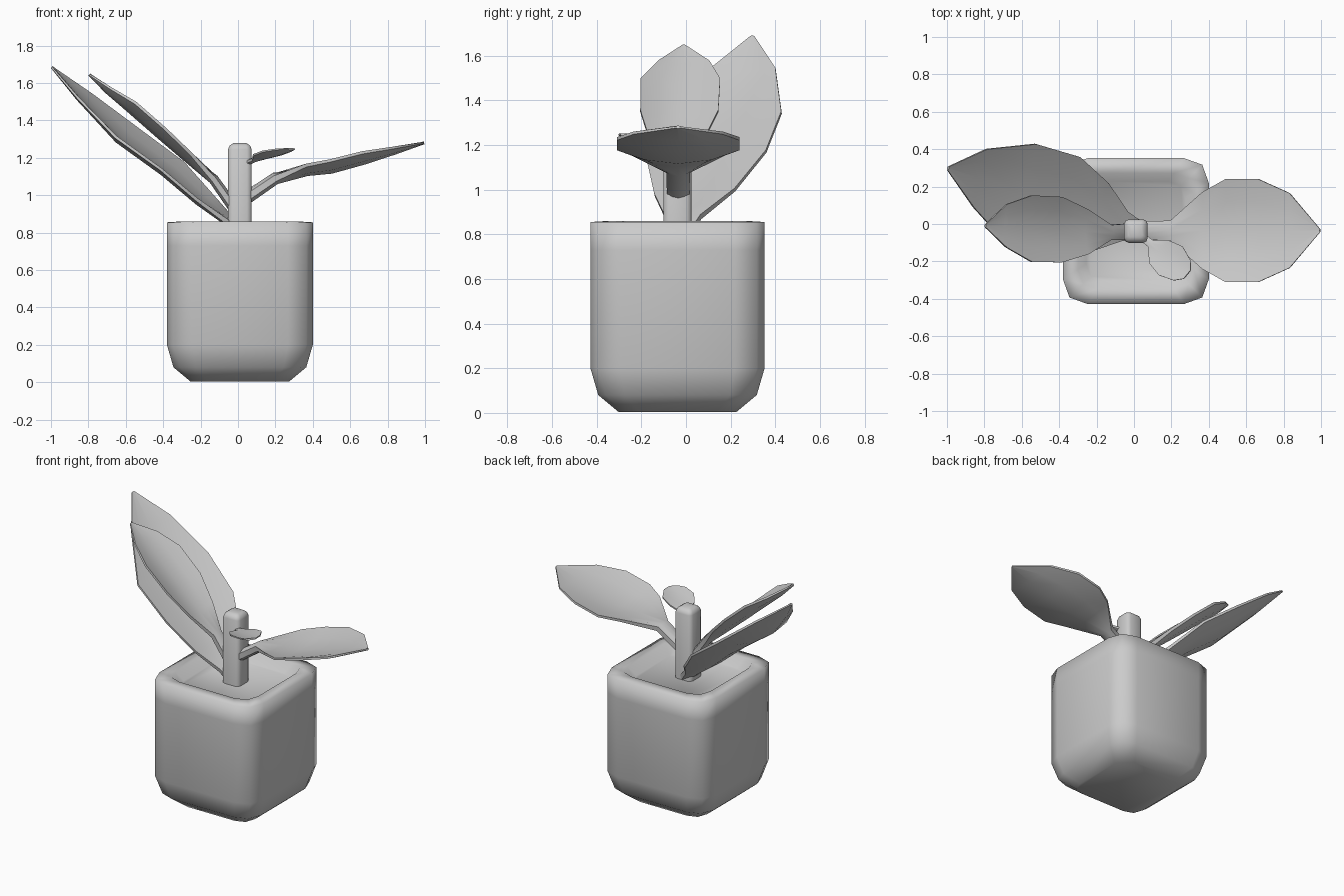
import bpy, bmesh, math
from mathutils import Vector

cube = bpy.data.objects.get("Cube")
if cube:
    bpy.data.objects.remove(cube, do_unlink=True)

grey = bpy.data.materials.new("plain_grey")
grey.use_nodes = True
COLOR = (0.6, 0.6, 0.6, 1)
grey.diffuse_color = COLOR
grey.node_tree.nodes["Principled BSDF"].inputs["Base Color"].default_value = COLOR

CX, CY = 0.01, -0.038  # pot and stem axis


def loft(name, rings, angle):
    """Skin closed rings of equal length and cap both ends."""
    bm = bmesh.new()
    loops = [[bm.verts.new(p) for p in ring] for ring in rings]
    for a, b in zip(loops, loops[1:]):
        for i in range(len(a)):
            j = (i + 1) % len(a)
            bm.faces.new((a[i], a[j], b[j], b[i]))
    bm.faces.new(loops[0][::-1])
    bm.faces.new(loops[-1])
    bmesh.ops.recalc_face_normals(bm, faces=bm.faces)
    mesh = bpy.data.meshes.new(name)
    bm.to_mesh(mesh)
    bm.free()
    mesh.materials.append(grey)
    obj = bpy.data.objects.new(name, mesh)
    bpy.context.collection.objects.link(obj)
    bpy.ops.object.select_all(action="DESELECT")
    obj.select_set(True)
    bpy.context.view_layer.objects.active = obj
    bpy.ops.object.shade_smooth_by_angle(angle=math.radians(angle))
    return obj


def rounded_square(h, z, side=0.66, corner=0.91):
    """Square ring with three points on each rounded corner."""
    ring = []
    for k in range(4):
        c, s = round(math.cos(k * math.pi / 2)), round(math.sin(k * math.pi / 2))
        for x, y in ((1, side), (corner, corner), (side, 1)):
            ring.append((CX + h * (x * c - y * s), CY + h * (x * s + y * c), z))
    return ring


def leaf(name, stations, across):
    """Cupped blade with stalk; stations are (point, half width, cup, thickness)."""
    across = Vector(across).normalized()
    points = [Vector(s[0]) for s in stations]
    rings = []
    for i, (_, width, cup, thick) in enumerate(stations):
        along = points[min(i + 1, len(points) - 1)] - points[max(i - 1, 0)]
        up = along.cross(across).normalized()
        if up.z < 0:
            up = -up
        steps = (-1, -0.55, 0, 0.55, 1)
        mid = [points[i] + across * width * u + up * cup * u * u for u in steps]
        # The edges are thinner than the middle
        half = [up * thick * (0.5 - 0.25 * u * u) for u in steps]
        top = [m + h for m, h in zip(mid, half)]
        low = [m - h for m, h in zip(mid, half)]
        rings.append(top + low[::-1])
    return loft(name, rings, 50)


# Pot: rounded base, straight wall, rim and sunken soil
loft("pot", [rounded_square(h, z) for h, z in (
    (0.265, 0.005), (0.355, 0.08), (0.39, 0.2), (0.39, 0.73), (0.39, 0.855),
    (0.31, 0.86), (0.265, 0.8))], 100)

# Stem
loft("stem", [rounded_square(h, z, 0.6, 0.88) for h, z in (
    (0.063, 0.78), (0.063, 1.245), (0.055, 1.265), (0.036, 1.278))], 50)

# Leaves
leaf("left_leaf", [
    ((0.03, -0.035, 0.975), 0.05, 0, 0.07),
    ((0.20, -0.035, 1.09), 0.053, 0, 0.065),
    ((0.37, -0.035, 1.12), 0.205, 0.04, 0.035),
    ((0.50, -0.035, 1.13), 0.275, 0.055, 0.03),
    ((0.68, -0.035, 1.18), 0.275, 0.05, 0.03),
    ((0.84, -0.035, 1.23), 0.2, 0.025, 0.025),
    ((0.995, -0.035, 1.28), 0.008, 0, 0.015)], (0, 1, 0))

leaf("right_front_leaf", [
    ((0.0, -0.04, 0.90), 0.045, 0, 0.06),
    ((-0.13, -0.045, 1.085), 0.04, 0, 0.055),
    ((-0.27, -0.042, 1.19), 0.12, 0.035, 0.035),
    ((-0.42, -0.03, 1.315), 0.175, 0.05, 0.03),
    ((-0.58, -0.025, 1.455), 0.178, 0.05, 0.03),
    ((-0.70, -0.01, 1.555), 0.115, 0.025, 0.025),
    ((-0.795, -0.01, 1.645), 0.008, 0, 0.015)], (0, 1, 0))

leaf("right_back_leaf", [
    ((0.02, -0.03, 0.80), 0.05, 0, 0.06),
    ((-0.06, -0.01, 0.865), 0.08, 0.01, 0.05),
    ((-0.20, 0.045, 0.96), 0.185, 0.035, 0.035),
    ((-0.38, 0.10, 1.115), 0.275, 0.05, 0.03),
    ((-0.62, 0.155, 1.29), 0.29, 0.05, 0.03),
    ((-0.84, 0.25, 1.515), 0.16, 0.025, 0.025),
    ((-0.995, 0.297, 1.685), 0.01, 0, 0.015)], (0.22, 0.97, 0.06))

leaf("small_leaf", [
    ((0.03, -0.06, 1.165), 0.02, 0, 0.03),
    ((0.09, -0.105, 1.19), 0.022, 0, 0.025),
    ((0.135, -0.15, 1.2), 0.08, 0.015, 0.02),
    ((0.20, -0.20, 1.215), 0.1, 0.02, 0.018),
    ((0.26, -0.25, 1.235), 0.07, 0.012, 0.015),
    ((0.285, -0.27, 1.247), 0.03, 0, 0.012)], (0.64, 0.77, 0))
